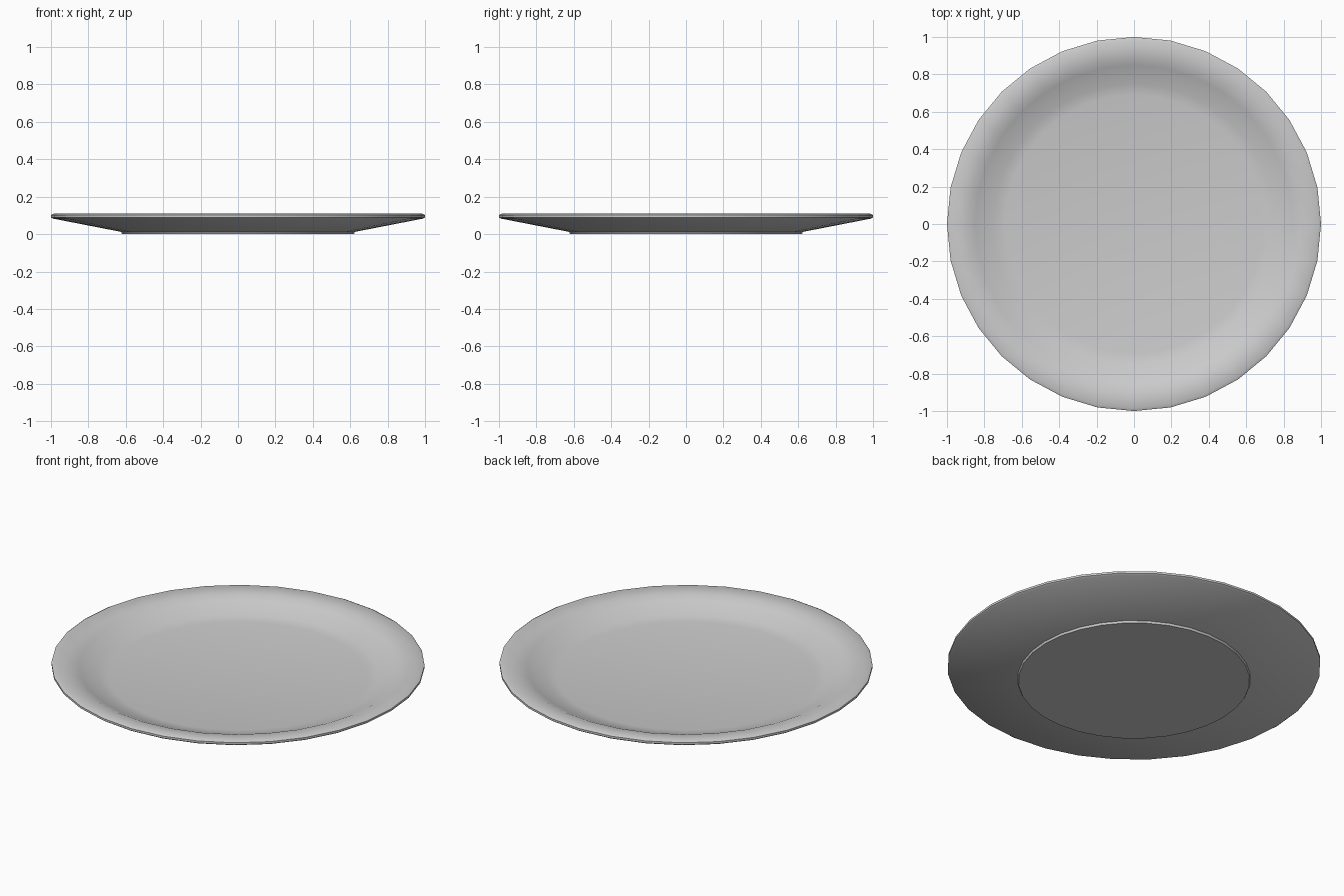
import bpy, bmesh, math

if "Cube" in bpy.data.objects:
    bpy.data.objects.remove(bpy.data.objects["Cube"])

# Radius and height of the plate section, from under the foot to the well
profile = [(0.62, 0.0), (0.625, 0.012), (0.99, 0.083), (1.0, 0.09),
           (1.0, 0.102), (0.985, 0.11), (0.89, 0.1), (0.85, 0.082),
           (0.75, 0.04), (0.69, 0.03)]
SIDES = 32

bm = bmesh.new()
rings = []
for r, z in profile:
    rings.append([bm.verts.new((r * math.cos(2 * math.pi * i / SIDES),
                                r * math.sin(2 * math.pi * i / SIDES), z))
                  for i in range(SIDES)])

# Foot, underside, rim and inner wall
for a, b in zip(rings, rings[1:]):
    for i in range(SIDES):
        j = (i + 1) % SIDES
        bm.faces.new((a[i], a[j], b[j], b[i]))

# Underside and well floor
bm.faces.new(rings[0][::-1])
bm.faces.new(rings[-1])

mesh = bpy.data.meshes.new("plate")
bm.to_mesh(mesh)
bm.free()
plate = bpy.data.objects.new("plate", mesh)
bpy.context.collection.objects.link(plate)
bpy.context.view_layer.objects.active = plate
plate.select_set(True)
bpy.ops.object.shade_smooth_by_angle(angle=math.radians(40))
